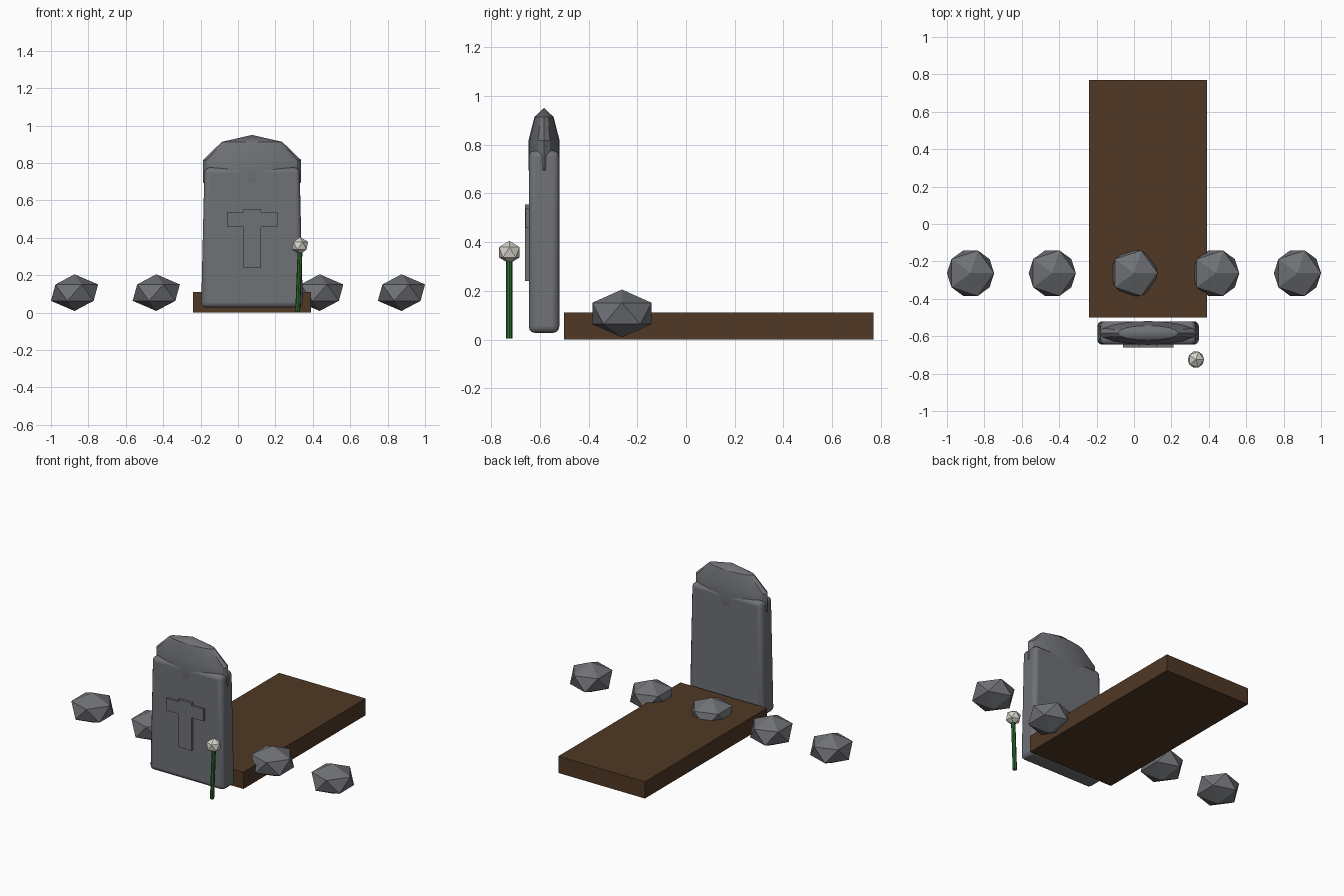
import bpy, bmesh, math
from mathutils import Matrix, Vector

cube = bpy.data.objects.get("Cube")
if cube:
    bpy.data.objects.remove(cube, do_unlink=True)


def material(name, rgb):
    m = bpy.data.materials.new(name)
    m.use_nodes = True
    m.diffuse_color = (*rgb, 1)
    m.node_tree.nodes["Principled BSDF"].inputs["Base Color"].default_value = (*rgb, 1)
    return m


STONE = material("grey stone", (0.16, 0.165, 0.18))
SOIL = material("brown soil", (0.08, 0.04, 0.018))
GREEN = material("stem green", (0.03, 0.15, 0.03))
WHITE = material("petal white", (0.68, 0.66, 0.6))


def finish(name, bm, mat, loc=(0, 0, 0)):
    mesh = bpy.data.meshes.new(name)
    bmesh.ops.recalc_face_normals(bm, faces=bm.faces)
    bm.to_mesh(mesh)
    bm.free()
    mesh.materials.append(mat)
    ob = bpy.data.objects.new(name, mesh)
    ob.location = loc
    bpy.context.collection.objects.link(ob)
    return ob


def box(name, mat, low, high):
    low, high = Vector(low), Vector(high)
    bm = bmesh.new()
    bmesh.ops.create_cube(bm, size=1)
    bmesh.ops.scale(bm, vec=high - low, verts=bm.verts)
    return finish(name, bm, mat, (low + high) / 2)


def faceted_ball(name, mat, loc, radii):
    bm = bmesh.new()
    bmesh.ops.create_icosphere(bm, subdivisions=1, radius=1)
    bmesh.ops.scale(bm, vec=radii, verts=bm.verts)
    return finish(name, bm, mat, loc)


def smooth(ob):
    bpy.ops.object.select_all(action='DESELECT')
    ob.select_set(True)
    bpy.context.view_layer.objects.active = ob
    bpy.ops.object.shade_smooth_by_angle(angle=math.radians(30))


# grave bed
box("soil_bed", SOIL, (-0.24, -0.5, 0), (0.39, 0.77, 0.11))

# headstone slab, slightly narrower at the top, with rounded edges
slab = box("headstone_slab", STONE, (-0.197, -0.645, 0.027), (0.347, -0.52, 0.775))
for v in slab.data.vertices:
    if v.co.z > 0:
        v.co.x *= 0.935
bevel = slab.modifiers.new("rounded_edges", 'BEVEL')
bevel.width = 0.026
bevel.segments = 3
smooth(slab)

# flattened faceted dome on the slab
bm = bmesh.new()
bmesh.ops.create_uvsphere(bm, u_segments=16, v_segments=5, radius=1)
bmesh.ops.scale(bm, vec=(0.275, 0.067, 0.193), verts=bm.verts)
smooth(finish("headstone_cap", bm, STONE, (0.075, -0.5825, 0.757)))

# raised cross
box("cross_upright", STONE, (0.03, -0.66, 0.24), (0.123, -0.63, 0.555))
box("cross_arm", STONE, (-0.06, -0.659, 0.457), (0.21, -0.63, 0.537))

# row of stones
for i in range(5):
    faceted_ball(f"stone_{i + 1}", STONE, (0.437 * (i - 2), -0.263, 0.107), (0.141, 0.143, 0.098))

# flower with a leaning stem
bottom, top = Vector((0.319, -0.725, 0.004)), Vector((0.332, -0.725, 0.34))
axis = top - bottom
bm = bmesh.new()
bmesh.ops.create_cone(bm, cap_ends=True, segments=8, radius1=0.013, radius2=0.013, depth=axis.length,
                      matrix=axis.to_track_quat('Z', 'Y').to_matrix().to_4x4())
finish("flower_stem", bm, GREEN, (bottom + top) / 2)
faceted_ball("flower_head", WHITE, (0.331, -0.725, 0.358), (0.049, 0.05, 0.047))
